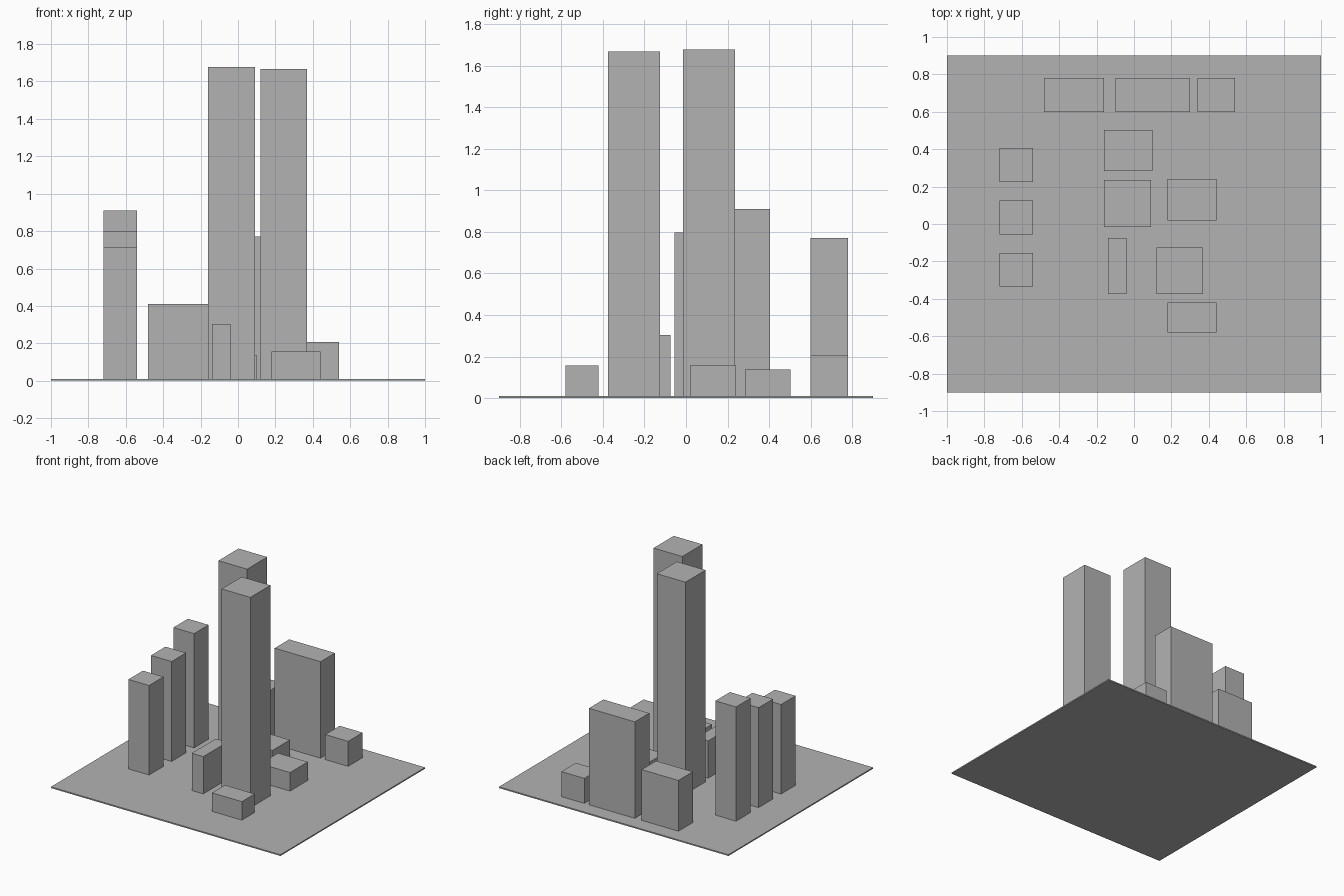
import bpy

cube = bpy.data.objects.get("Cube")
if cube:
    bpy.data.objects.remove(cube, do_unlink=True)

# One plain grey for the whole model
GREY = (0.45, 0.45, 0.45, 1)
grey = bpy.data.materials.new("plain grey")
grey.use_nodes = True
grey.diffuse_color = GREY
grey.node_tree.nodes["Principled BSDF"].inputs["Base Color"].default_value = GREY

GROUND = 0.01


def block(name, center, size, top, bottom=GROUND):
    """Flat-sided box given its plan centre, plan size and top height."""
    bpy.ops.mesh.primitive_cube_add(size=1, location=(*center, (top + bottom) / 2))
    obj = bpy.context.object
    obj.name = name
    obj.scale = (*size, top - bottom)
    bpy.ops.object.transform_apply(location=False, rotation=False, scale=True)
    obj.data.materials.append(grey)


# Ground slab
block("ground_slab", (0, 0), (2, 1.8), GROUND, 0)

# Twin tall towers
block("rear_tall_tower", (-0.035, 0.11), (0.25, 0.25), 1.678)
block("front_tall_tower", (0.245, -0.25), (0.25, 0.25), 1.668)

# Row of three slim towers on the right side
for i, top in enumerate((0.715, 0.797, 0.91)):
    block(f"slim_tower_{i + 1}", (-0.63, -0.245 + 0.28 * i), (0.18, 0.18), top)

# Back row of slabs
for name, x, width, top in (("right", -0.32, 0.32, 0.41),
                            ("middle", 0.10, 0.40, 0.77),
                            ("left", 0.44, 0.20, 0.207)):
    block(f"back_{name}_building", (x, 0.69), (width, 0.18), top)

# Low buildings around the towers
block("low_rear_building", (-0.03, 0.393), (0.26, 0.22), 0.138)
block("low_left_building", (0.31, 0.13), (0.26, 0.22), 0.156)
block("low_front_building", (0.31, -0.50), (0.26, 0.16), 0.156)
block("narrow_building", (-0.09, -0.225), (0.10, 0.30), 0.304)
